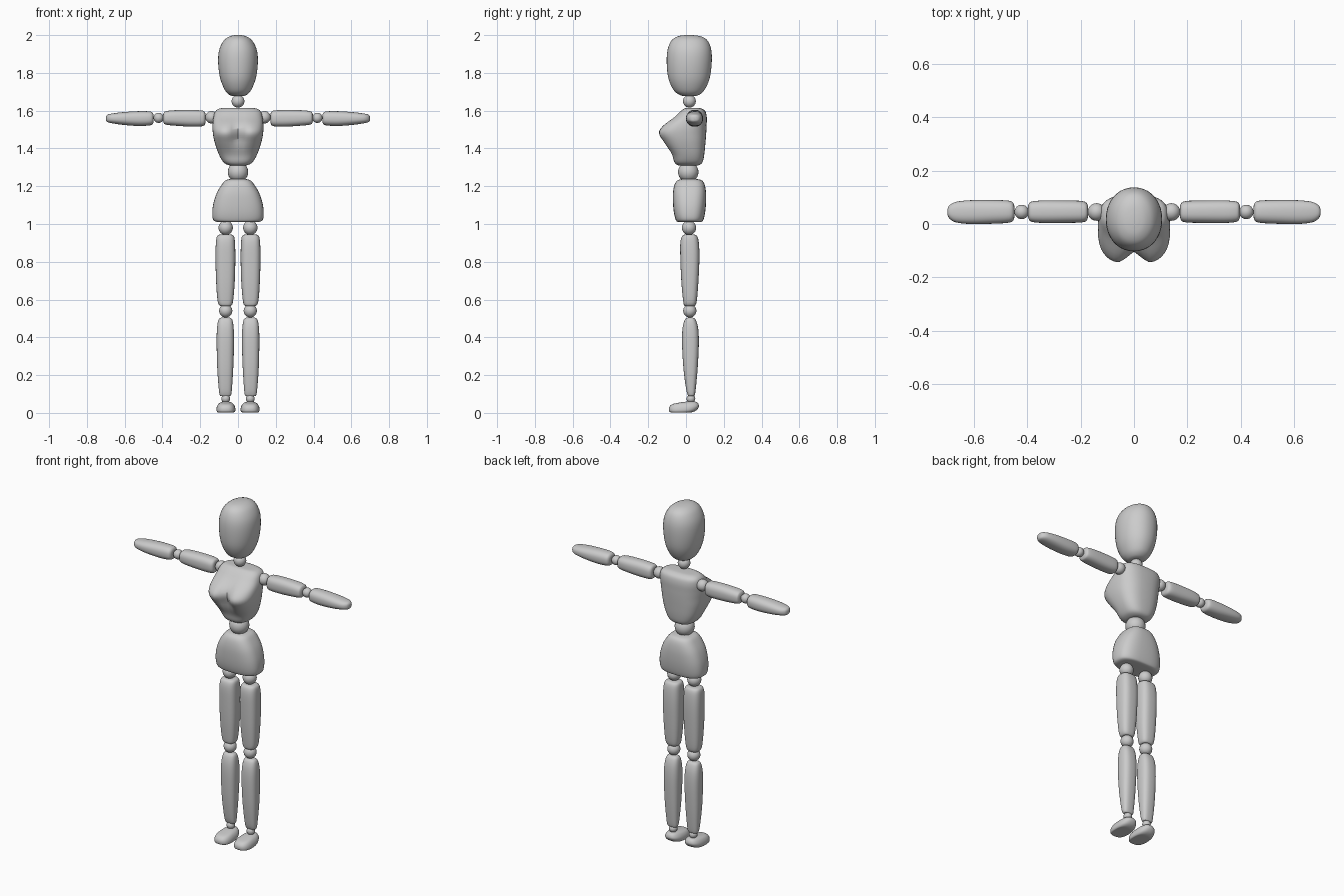
import bpy, bmesh, math
from mathutils import Vector

grey = bpy.data.materials.new("plain grey")
grey.diffuse_color = (0.6, 0.6, 0.6, 1)


def finish(name, bm, mirror):
    bmesh.ops.recalc_face_normals(bm, faces=bm.faces[:])
    mesh = bpy.data.meshes.new(name)
    bm.to_mesh(mesh)
    bm.free()
    mesh.materials.append(grey)
    obj = bpy.data.objects.new(name, mesh)
    bpy.context.collection.objects.link(obj)
    bpy.context.view_layer.objects.active = obj
    obj.select_set(True)
    bpy.ops.object.shade_smooth_by_angle(angle=math.radians(60))
    obj.select_set(False)
    if mirror:
        obj.modifiers.new("Mirror", 'MIRROR')
    return obj


def ball(name, centre, r, mirror=False):
    bm = bmesh.new()
    bmesh.ops.create_uvsphere(bm, u_segments=24, v_segments=14, radius=r)
    bmesh.ops.translate(bm, verts=bm.verts, vec=centre)
    return finish(name, bm, mirror)


def spline(rows, steps):
    """Smooth in-between rows through the given ones."""
    out = []
    for i in range(len(rows) - 1):
        p = [Vector(rows[max(0, min(len(rows) - 1, i + k))]) for k in (-1, 0, 1, 2)]
        for s in range(steps):
            t = s / steps
            out.append(0.5 * (2 * p[1] + (p[2] - p[0]) * t
                              + (2 * p[0] - 5 * p[1] + 4 * p[2] - p[3]) * t * t
                              + (3 * p[1] - p[0] - 3 * p[2] + p[3]) * t ** 3))
    return out + [Vector(rows[-1])]


def loft(name, rows, n=2.4, along='Z', mirror=False, shape=None, steps=4, sides=40):
    """Rows are (position, a low, a high, b low, b high) of a rounded-square section."""
    bm = bmesh.new()
    rings = []
    for t, a0, a1, b0, b1 in spline(rows, steps):
        ring = []
        for k in range(sides):
            ang = 2 * math.pi * k / sides
            c, s = math.cos(ang), math.sin(ang)
            a = (a0 + a1) / 2 + (a1 - a0) / 2 * math.copysign(abs(c) ** (2 / n), c)
            b = (b0 + b1) / 2 + (b1 - b0) / 2 * math.copysign(abs(s) ** (2 / n), s)
            co = Vector((a, b, t) if along == 'Z' else (t, a, b))
            ring.append(bm.verts.new(shape(co) if shape else co))
        rings.append(ring)
    for lo, hi in zip(rings, rings[1:]):
        for k in range(sides):
            j = (k + 1) % sides
            bm.faces.new((lo[k], lo[j], hi[j], hi[k]))
    bm.faces.new(rings[0])
    bm.faces.new(rings[-1])
    return finish(name, bm, mirror)


# Head: egg, narrower at the chin
loft("head", [(1.677, -.025, .025, -.01, .045), (1.684, -.046, .046, -.035, .07),
              (1.71, -.070, .070, -.066, .098), (1.77, -.094, .094, -.093, .125),
              (1.85, -.105, .105, -.102, .136), (1.92, -.100, .100, -.098, .134),
              (1.97, -.076, .076, -.078, .115), (1.993, -.045, .045, -.045, .08),
              (2.0, -.015, .015, -.005, .035)], n=2.1)
ball("neck", (0, .018, 1.65), .034)


# Chest: tapered block with two bulges and a hollow between them
def hollow(co):
    if co.y < 0:
        w = math.exp(-((co.z - 1.475) / .065) ** 2)
        co.y += .05 * w * math.exp(-(co.x / .036) ** 2)
    return co


loft("chest", [(1.309, -.03, .03, -.02, .045), (1.312, -.052, .052, -.045, .07),
               (1.328, -.078, .078, -.062, .088), (1.37, -.102, .102, -.078, .097),
               (1.43, -.123, .123, -.122, .103), (1.48, -.133, .133, -.152, .107),
               (1.52, -.135, .135, -.128, .109), (1.565, -.130, .130, -.066, .110),
               (1.597, -.120, .120, -.030, .102), (1.612, -.095, .095, -.008, .080),
               (1.615, -.05, .05, .01, .055)], n=2.7, shape=hollow)
ball("waist", (0, .012, 1.275), .054)

# Pelvis: bell shape with a flat underside
loft("pelvis", [(1.01, -.085, .085, -.025, .06), (1.012, -.115, .115, -.045, .083),
                (1.024, -.132, .132, -.055, .093), (1.06, -.136, .136, -.064, .101),
                (1.11, -.130, .130, -.069, .106), (1.165, -.112, .112, -.069, .106),
                (1.21, -.085, .085, -.060, .098), (1.232, -.064, .064, -.043, .082),
                (1.239, -.035, .035, -.015, .05)], n=2.8)

# Legs
ball("hip_joint", (.065, .016, .98), .038, True)
loft("thigh", [(.566, .046, .086, .000, .040), (.570, .033, .099, -.010, .050),
               (.60, .025, .109, -.016, .058), (.70, .017, .116, -.025, .066),
               (.82, .014, .119, -.030, .071), (.90, .016, .117, -.030, .068),
               (.937, .022, .110, -.020, .058), (.945, .042, .09, .0, .038)],
     n=2.8, mirror=True)
ball("knee", (.065, .02, .54), .035, True)
loft("shin", [(.089, .048, .084, .016, .040), (.093, .037, .096, .010, .046),
              (.13, .032, .102, .000, .052), (.24, .025, .110, -.014, .062),
              (.37, .021, .113, -.021, .068), (.45, .023, .111, -.018, .064),
              (.495, .031, .102, -.005, .050), (.505, .048, .085, .012, .034)],
     n=2.7, mirror=True)
ball("ankle", (.065, .026, .075), .023, True)
loft("foot", [(.003, .03, .10, -.07, .015), (.004, .019, .109, -.085, .035),
              (.014, .014, .114, -.091, .055), (.032, .016, .112, -.088, .068),
              (.047, .024, .104, -.070, .066), (.056, .036, .092, -.025, .058),
              (.06, .05, .08, .005, .045)], n=2.6, mirror=True)

# Arms, held straight out
ball("shoulder", (.14, .045, 1.565), .033, True)
loft("upper_arm", [(.172, .03, .062, 1.543, 1.577), (.176, .014, .077, 1.525, 1.594),
                   (.195, .006, .086, 1.517, 1.601), (.26, .004, .088, 1.516, 1.604),
                   (.34, .004, .088, 1.521, 1.602), (.382, .008, .084, 1.526, 1.597),
                   (.393, .017, .076, 1.534, 1.589), (.397, .032, .06, 1.548, 1.575)],
     n=2.5, along='X', mirror=True)
ball("elbow", (.42, .045, 1.562), .027, True)
loft("forearm", [(.447, .03, .062, 1.543, 1.575), (.451, .014, .078, 1.530, 1.588),
                 (.468, .005, .087, 1.522, 1.596), (.53, .001, .090, 1.519, 1.597),
                 (.61, .000, .089, 1.525, 1.592), (.665, .006, .083, 1.533, 1.585),
                 (.69, .020, .070, 1.539, 1.579), (.698, .036, .055, 1.547, 1.570)],
     n=2.4, along='X', mirror=True)
